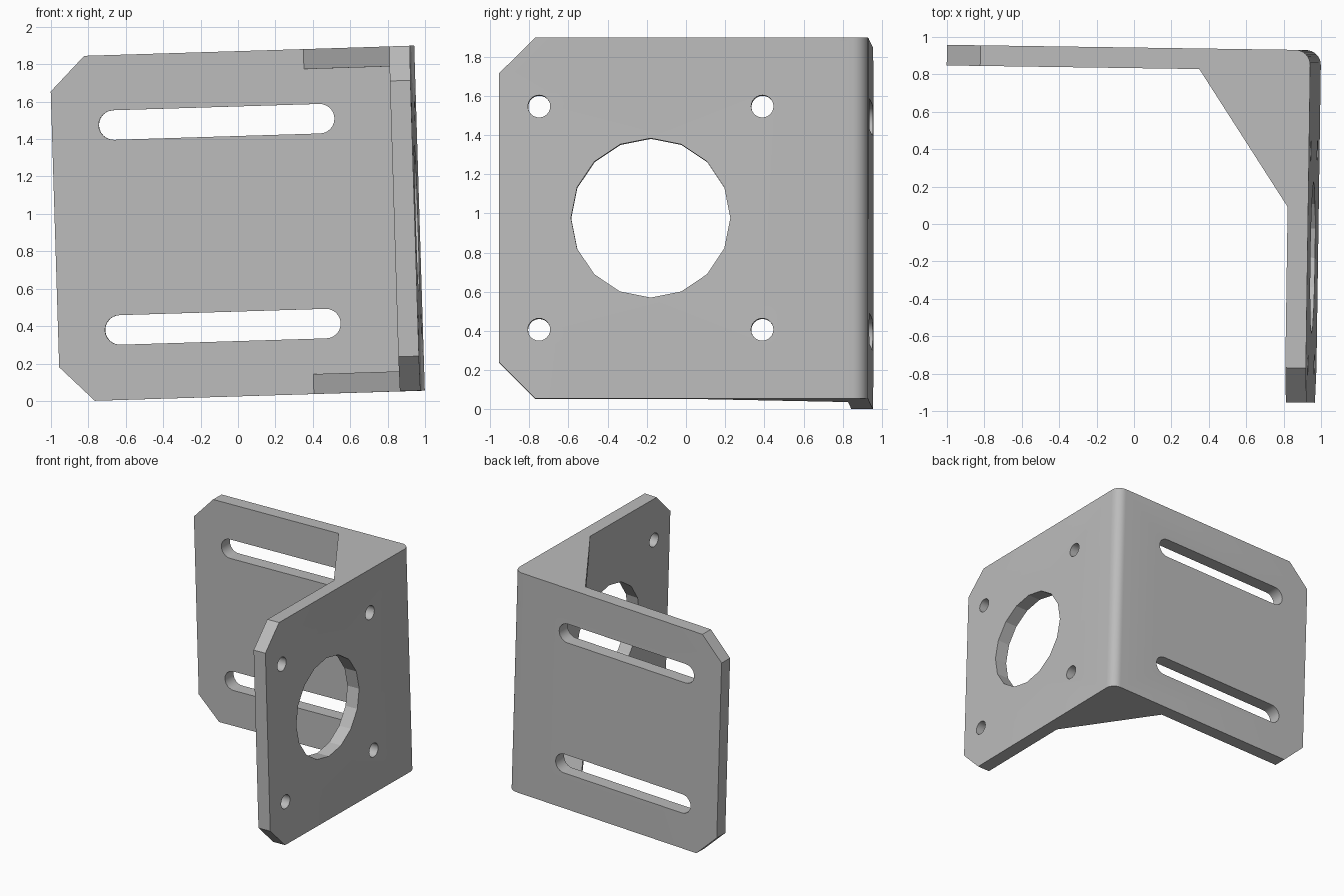
import bpy, bmesh
from math import sin, cos, pi, radians
from mathutils import Vector, Matrix

if "Cube" in bpy.data.objects:
    bpy.data.objects.remove(bpy.data.objects["Cube"], do_unlink=True)

# Plate sizes, measured from the outer lower corner of the bend
LENGTH, DEPTH, HEIGHT, THICK = 1.95, 1.885, 1.845, 0.11
CHAMFER, BEND = 0.185, 0.08

# The whole bracket sits slightly tilted
across = Vector((1, -0.0144, 0.0307)).normalized()
back = Vector((0.0144, 1, 0)).normalized()
up = across.cross(back)
PLACE = Matrix.Translation((1.0, 0.929, 0.055)) @ Matrix((across, back, up)).transposed().to_4x4()

steel = bpy.data.materials.new("plain grey metal")
steel.use_nodes = True
GREY = (0.5, 0.5, 0.5, 1)
steel.diffuse_color = GREY
steel.node_tree.nodes["Principled BSDF"].inputs["Base Color"].default_value = GREY


def add_prism(bm, points, direction):
    """Extrude a flat outline into a solid."""
    base = bm.faces.new([bm.verts.new(p) for p in points])
    new = bmesh.ops.extrude_face_region(bm, geom=[base])["geom"]
    bmesh.ops.translate(bm, vec=direction,
                        verts=[g for g in new if isinstance(g, bmesh.types.BMVert)])
    bmesh.ops.recalc_face_normals(bm, faces=bm.faces)


def make_object(name, bm):
    mesh = bpy.data.meshes.new(name)
    bm.to_mesh(mesh)
    bm.free()
    obj = bpy.data.objects.new(name, mesh)
    bpy.context.collection.objects.link(obj)
    return obj


def finish(obj):
    obj.data.materials.clear()
    obj.data.materials.append(steel)
    obj.matrix_world = PLACE
    bpy.ops.object.select_all(action="DESELECT")
    obj.select_set(True)
    bpy.context.view_layer.objects.active = obj
    bpy.ops.object.shade_smooth_by_angle(angle=radians(20))


def arc(cx, cz, r, start, end, steps):
    angles = [start + (end - start) * i / steps for i in range(steps + 1)]
    return [(cx + r * cos(t), cz + r * sin(t)) for t in angles]


# Angle plate: L profile, rounded bend, chamfered free corners
bm = bmesh.new()
profile = [(0, 0), (-LENGTH, 0), (-LENGTH, -THICK), (-THICK, -THICK), (-THICK, -DEPTH), (0, -DEPTH)]
add_prism(bm, [(x, y, 0) for x, y in profile], (0, 0, HEIGHT))


def is_end_corner(edge):
    a, b = (v.co for v in edge.verts)
    at_end = max(a.x, b.x) < -LENGTH + 0.01 or max(a.y, b.y) < -DEPTH + 0.01
    return at_end and abs(a.z - b.z) < 0.01


def is_bend(edge):
    return all(abs(v.co.x) < 0.001 and abs(v.co.y) < 0.001 for v in edge.verts)


for rule, size, steps in ((is_end_corner, CHAMFER, 1), (is_bend, BEND, 8)):
    bmesh.ops.bevel(bm, geom=[e for e in bm.edges if rule(e)], offset=size,
                    offset_type="OFFSET", segments=steps, profile=0.5, affect="EDGES")
bmesh.ops.recalc_face_normals(bm, faces=bm.faces)
plate = make_object("angle_plate", bm)

# Openings: two slots in the back wall, bore and four bolt holes in the side wall
bm = bmesh.new()
MID = HEIGHT / 2
for z in (MID - 0.548, MID + 0.548):
    outline = arc(-0.517, z, 0.079, -pi / 2, pi / 2, 12) + arc(-1.62, z, 0.079, pi / 2, 1.5 * pi, 12)
    add_prism(bm, [(x, -THICK - 0.1, h) for x, h in outline], (0, THICK + 0.2, 0))
BORE_Y, SPREAD = -1.11, 0.57
holes = [(BORE_Y, MID, 0.407, 16)]
holes += [(BORE_Y + i * SPREAD, MID + j * SPREAD, 0.057, 24) for i in (-1, 1) for j in (-1, 1)]
for y, z, r, sides in holes:
    ring = arc(y, z, r, 0, 2 * pi, sides)[:-1]
    add_prism(bm, [(-THICK - 0.1, a, b) for a, b in ring], (THICK + 0.2, 0, 0))
cutter = make_object("opening_cutter", bm)
cutter.hide_render = True

cut = plate.modifiers.new("openings", "BOOLEAN")
cut.operation = "DIFFERENCE"
cut.solver = "EXACT"
cut.object = cutter
bpy.context.view_layer.update()
graph = bpy.context.evaluated_depsgraph_get()
cut_mesh = bpy.data.meshes.new_from_object(plate.evaluated_get(graph))
plate.modifiers.clear()
plate.data = cut_mesh
bpy.data.objects.remove(cutter, do_unlink=True)
finish(plate)

# Triangular gussets flush with the upper and lower edges
WEB = 0.107
for name, z in (("lower_gusset", 0), ("upper_gusset", HEIGHT - WEB)):
    bm = bmesh.new()
    add_prism(bm, [(-THICK, -THICK, z), (-0.593, -THICK, z), (-THICK, -0.84, z)], (0, 0, WEB))
    finish(make_object(name, bm))
